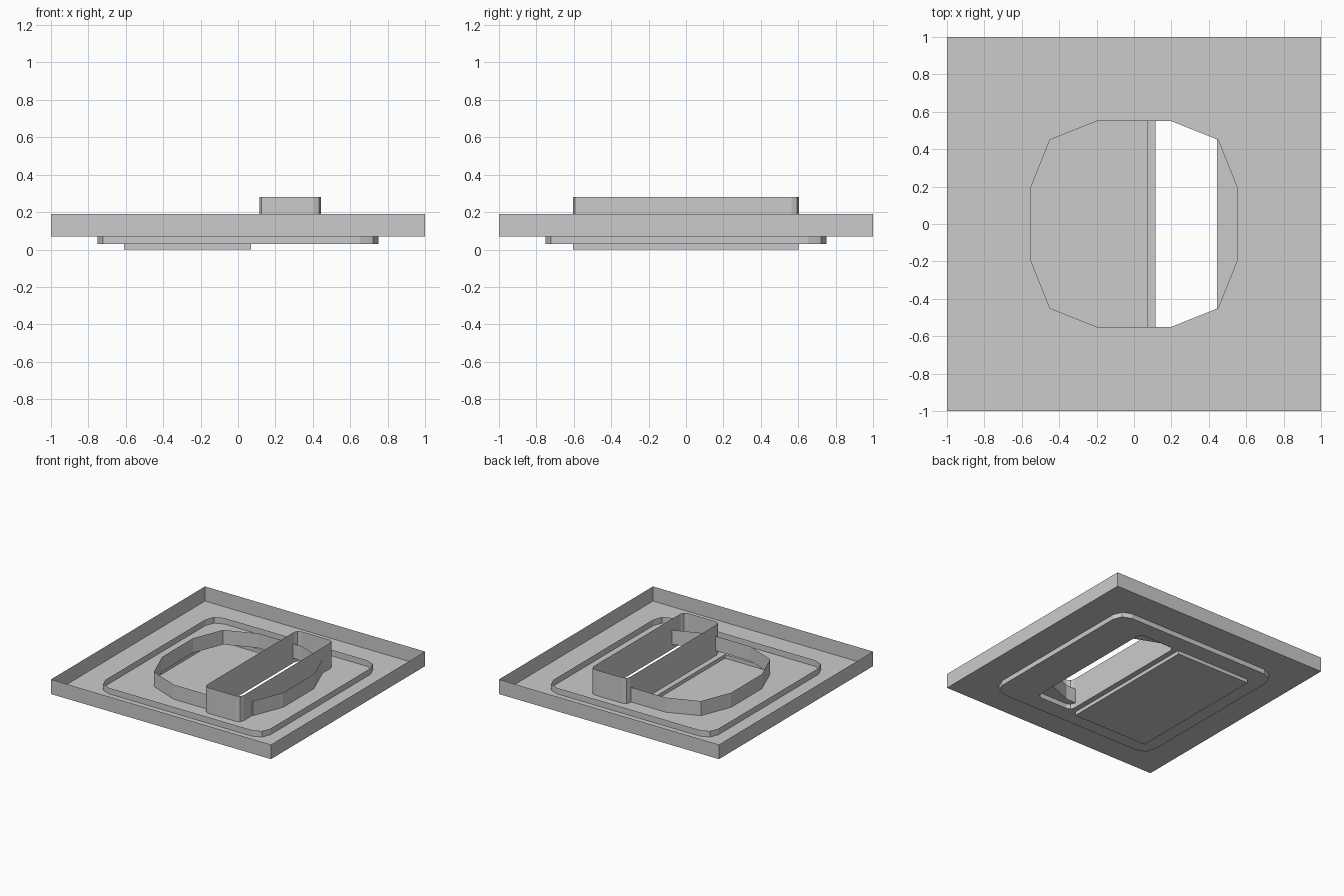
import bpy, bmesh, math

if "Cube" in bpy.data.objects:
    bpy.data.objects.remove(bpy.data.objects["Cube"])


def rounded_rect(x0, x1, y0, y1, r=0.0, segs=2):
    """Counter-clockwise outline with optionally rounded corners."""
    corners = [(x1, y1, 0), (x0, y1, 90), (x0, y0, 180), (x1, y0, 270)]
    if r == 0:
        return [(x, y) for x, y, _ in corners]
    pts = []
    for x, y, start in corners:
        cx = x - r if x == x1 else x + r
        cy = y - r if y == y1 else y + r
        for i in range(segs + 1):
            a = math.radians(start + 90 * i / segs)
            pts.append((cx + r * math.cos(a), cy + r * math.sin(a)))
    return pts


def open_shell(name, z, loops):
    """Downward face at z bounded by loops; each (outline, wall_top) loop gets a thin wall."""
    bm = bmesh.new()
    rims, walls = [], []
    for outline, top in loops:
        low = [bm.verts.new((x, y, z)) for x, y in outline]
        rims += [bm.edges.new((low[i - 1], low[i])) for i in range(len(low))]
        walls.append((low, top))
    bmesh.ops.triangle_fill(bm, edges=rims, use_beauty=True, normal=(0, 0, -1))
    for low, top in walls:
        if top is None:
            continue
        high = [bm.verts.new((v.co.x, v.co.y, top)) for v in low]
        for i in range(len(low)):
            bm.faces.new((low[i - 1], low[i], high[i], high[i - 1]))
    bmesh.ops.recalc_face_normals(bm, faces=bm.faces[:])
    bm.normal_update()
    if sum(f.normal.z * f.calc_area() for f in bm.faces) > 0:
        bmesh.ops.reverse_faces(bm, faces=bm.faces[:])
    mesh = bpy.data.meshes.new(name)
    bm.to_mesh(mesh)
    bm.free()
    obj = bpy.data.objects.new(name, mesh)
    bpy.context.collection.objects.link(obj)
    return obj


# Shared outlines
plate = rounded_rect(-1, 1, -1, 1)
bezel = rounded_rect(-0.75, 0.75, -0.75, 0.75, 0.1)
rocker = rounded_rect(-0.61, 0.07, -0.605, 0.605)
slot = rounded_rect(0.115, 0.445, -0.605, 0.605, 0.04)
quarter = [(0.55, 0.2), (0.45, 0.45), (0.2, 0.55)]
opening = (quarter + [(-x, y) for x, y in reversed(quarter)]
           + [(-x, -y) for x, y in quarter] + [(x, -y) for x, y in reversed(quarter)])

# Square wall plate, open at the back, with a twelve-sided opening
open_shell("wall_plate", 0.07, [(plate, 0.19), (opening, 0.19)])

# Rounded bezel passing through the plate, with a deep open slot
open_shell("bezel_with_slot", 0.03, [(bezel, 0.12), (slot, 0.28), (rocker, None)])

# Raised rocker panel
open_shell("rocker_panel", 0.0, [(rocker, 0.03)])
